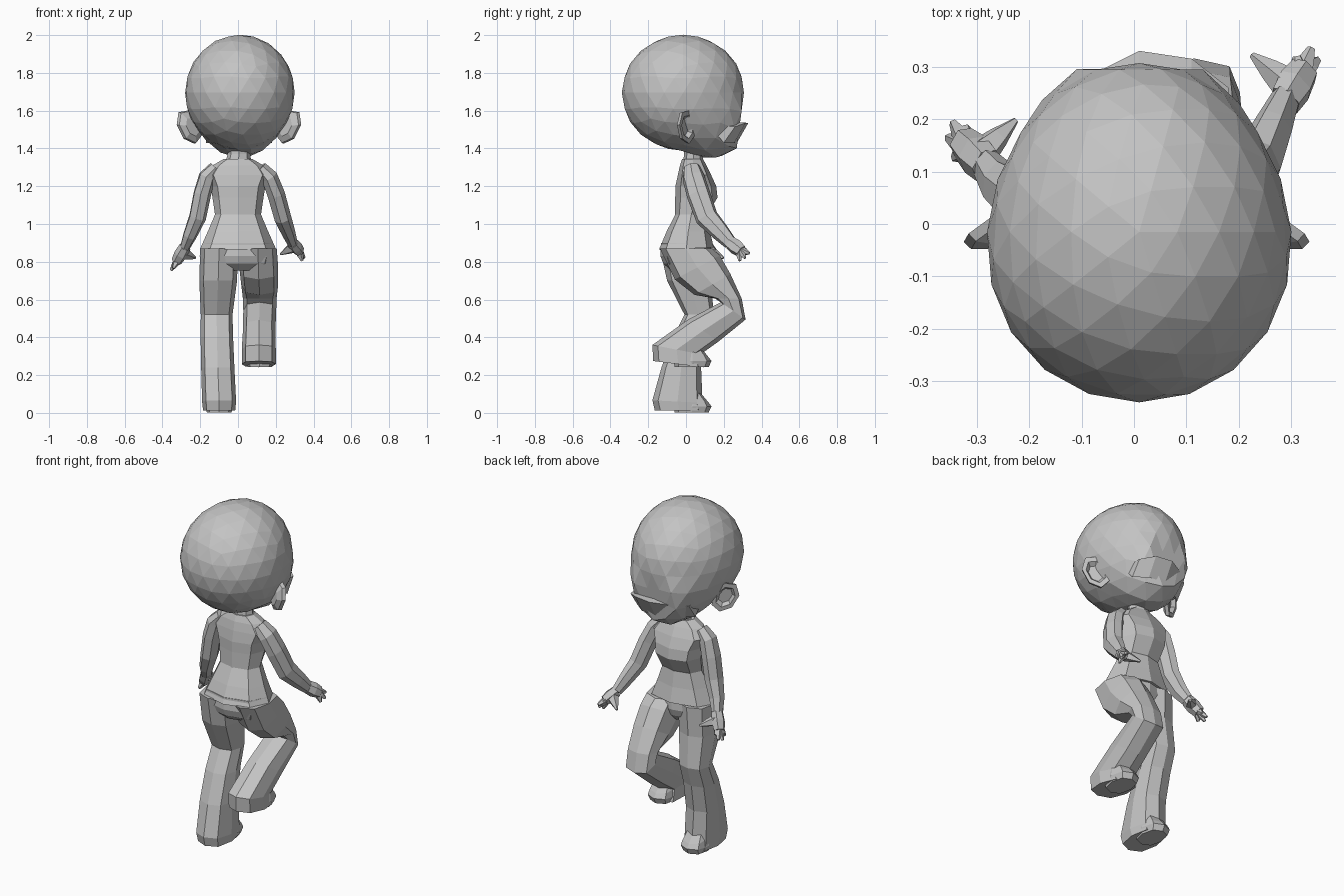
import bpy, bmesh, math
from mathutils import Vector

cube = bpy.data.objects.get("Cube")
if cube:
    bpy.data.objects.remove(cube)

grey = bpy.data.materials.new("plain grey")
grey.use_nodes = True
grey.diffuse_color = (0.55, 0.55, 0.55, 1)
bsdf = grey.node_tree.nodes["Principled BSDF"]
bsdf.inputs["Base Color"].default_value = grey.diffuse_color
bsdf.inputs["Roughness"].default_value = 0.8


def finish(name, bm):
    bmesh.ops.recalc_face_normals(bm, faces=bm.faces)
    mesh = bpy.data.meshes.new(name)
    bm.to_mesh(mesh)
    bm.free()
    mesh.materials.append(grey)
    obj = bpy.data.objects.new(name, mesh)
    bpy.context.collection.objects.link(obj)
    return obj


def skin(name, rings):
    """Join closed rings of points into one capped, faceted body."""
    bm = bmesh.new()
    loops = [[bm.verts.new(p) for p in ring] for ring in rings]
    n = len(loops[0])
    for a, b in zip(loops, loops[1:]):
        for i in range(n):
            j = (i + 1) % n
            bm.faces.new((a[i], a[j], b[j], b[i]))
    bm.faces.new(loops[0])
    bm.faces.new(loops[-1])
    return finish(name, bm)


def ring(center, u, v, n=8, power=1.0):
    """Rounded ring spanned by the half-axes u and v."""
    pts = []
    for i in range(n):
        a = 2 * math.pi * i / n
        c, s = math.cos(a), math.sin(a)
        c = math.copysign(abs(c) ** power, c)
        s = math.copysign(abs(s) ** power, s)
        pts.append(Vector(center) + u * c + v * s)
    return pts


def body(name, rows, power=1.0):
    """Rows of x, y, z, half width, half depth and tilt in degrees."""
    rings = []
    for x, y, z, rx, ry, tilt in rows:
        t = math.radians(tilt)
        depth = Vector((0, math.cos(t), math.sin(t))) * ry
        rings.append(ring((x, y, z), Vector((rx, 0, 0)), depth, 8, power))
    return skin(name, rings)


def tube(name, path, radii, n=6, flat=1.0):
    """Tapering limb along a path; flat narrows it sideways."""
    path = [Vector(p) for p in path]
    rings = []
    for i, p in enumerate(path):
        d = (path[min(i + 1, len(path) - 1)] - path[max(i - 1, 0)]).normalized()
        u = d.cross(Vector((0, 1, 0.3))).normalized()
        v = d.cross(u)
        rings.append(ring(p, u * radii[i] * flat, v * radii[i], n))
    return skin(name, rings)


# Head: faceted ball with a flatter face and a fuller chin
bm = bmesh.new()
bmesh.ops.create_icosphere(bm, subdivisions=3, radius=1)
for vert in bm.verts:
    x, y, z = vert.co
    full = 1 + 0.65 * max(y, 0) * max(-z, 0)
    height = 1.695 + 0.307 * z * full
    face = 0.31 - 0.13 * max(1.72 - height, 0)
    vert.co = (0.01 + 0.29 * x * (1 - 0.07 * y), min(-0.015 + 0.325 * y * full, face), height)
finish("head", bm)

# Projecting upper lip across the face
lip = []
for x, tip, drop in ((-0.17, 0.215, 0.02), (-0.09, 0.28, 0.01), (0.01, 0.33, 0),
                     (0.11, 0.315, 0), (0.18, 0.26, 0.02)):
    lip.append([Vector((x, tip - 0.12, 1.5)), Vector((x, tip - 0.06, 1.54 - drop)),
                Vector((x, tip, 1.535 - drop)), Vector((x, tip - 0.06, 1.43))])
skin("face_lip", lip)

# Cupped ears
for side, label in ((1, "left"), (-1, "right")):
    u = Vector((side * 0.062, -0.042, 0.01))
    v = Vector((side * 0.018, 0, 0.09))
    normal = Vector((side * 0.55, 0.8, 0))
    base = Vector((0.005 + side * 0.262, 0.0, 1.515))
    rings = [ring(base + normal * off, u * s, v * s, 7)
             for off, s in ((-0.03, 0.55), (-0.01, 0.95), (0.01, 1), (0.01, 0.7), (-0.012, 0.5))]
    skin(label + "_ear", rings)

# Neck, top and pelvis
body("neck", [(0.01, 0.045, 1.45, 0.065, 0.055, 0), (0.005, 0.04, 1.37, 0.06, 0.05, 0),
              (0, 0.035, 1.29, 0.075, 0.055, 0)])
body("top", [(0, 0.035, 1.345, 0.075, 0.055, 0),
             (0, 0.038, 1.31, 0.135, 0.07, 0),
             (0, 0.045, 1.26, 0.175, 0.088, 0),
             (0, 0.052, 1.2, 0.145, 0.108, 0),
             (0, 0.055, 1.14, 0.135, 0.112, 0),
             (0, 0.028, 1.05, 0.122, 0.085, 0),
             (0, 0.012, 0.96, 0.16, 0.115, 0),
             (0, 0.002, 0.87, 0.2, 0.145, 2)], 0.85)
body("pelvis", [(0, 0, 0.9, 0.185, 0.132, 0), (0, 0, 0.83, 0.203, 0.135, 0),
                (0, 0, 0.79, 0.19, 0.12, 0), (0, 0.005, 0.755, 0.1, 0.085, 0)], 0.85)

# Trouser legs: one standing, one lifted with a bent knee
body("right_trouser_leg", [(-0.1, 0, 0.87, 0.1, 0.138, 0),
                           (-0.105, 0.015, 0.7, 0.1, 0.115, 0),
                           (-0.113, 0.07, 0.52, 0.084, 0.078, 0),
                           (-0.112, 0.02, 0.4, 0.086, 0.09, 0),
                           (-0.107, -0.025, 0.24, 0.088, 0.105, 0),
                           (-0.1, -0.045, 0.06, 0.09, 0.133, -3),
                           (-0.1, -0.035, 0.012, 0.085, 0.13, 0)], 0.75)
body("left_trouser_leg", [(0.105, 0, 0.87, 0.1, 0.138, 0),
                          (0.11, 0.06, 0.77, 0.103, 0.135, 28),
                          (0.115, 0.14, 0.68, 0.098, 0.11, 30),
                          (0.115, 0.225, 0.605, 0.089, 0.07, 0),
                          (0.115, 0.25, 0.54, 0.087, 0.08, -35),
                          (0.112, 0.09, 0.435, 0.086, 0.1, -35),
                          (0.11, -0.05, 0.335, 0.09, 0.13, -11),
                          (0.11, -0.04, 0.258, 0.09, 0.135, -7)], 0.75)

# Feet showing under the hems
for label, x, z in (("right", -0.1, 0), ("left", 0.115, 0.24)):
    body(label + "_foot", [(x, 0.02, z + 0.13, 0.055, 0.05, -15),
                           (x, 0.035, z + 0.08, 0.07, 0.085, -15),
                           (x, 0.035, z + 0.035, 0.075, 0.1, 0),
                           (x, 0.03, z + 0.002, 0.065, 0.09, 0)], 0.8)

# Arms, flatter from side to side
arm_radii = (0.045, 0.06, 0.064, 0.062, 0.05, 0.037)
arms = {
    "left": [(0.12, 0.03, 1.3), (0.165, 0.038, 1.25), (0.2, 0.065, 1.16),
             (0.235, 0.11, 1.035), (0.265, 0.18, 0.96), (0.288, 0.235, 0.9)],
    "right": [(-0.12, 0.03, 1.3), (-0.165, 0.03, 1.25), (-0.19, 0.035, 1.16),
              (-0.215, 0.045, 1.035), (-0.255, 0.075, 0.94), (-0.28, 0.11, 0.88)],
}
# Finger tips in order, thumb last
tips = {
    "left": [(0.31, 0.32, 0.865), (0.338, 0.335, 0.845), (0.35, 0.313, 0.82),
             (0.34, 0.285, 0.805), (0.225, 0.322, 0.84)],
    "right": [(-0.32, 0.185, 0.785), (-0.345, 0.193, 0.765), (-0.355, 0.165, 0.755),
              (-0.342, 0.125, 0.765), (-0.225, 0.198, 0.82)],
}
for label, path in arms.items():
    tube(label + "_arm", path, arm_radii, 7, 0.75)
    wrist = Vector(path[-1])
    middle = (Vector(tips[label][1]) + Vector(tips[label][2])) / 2
    palm = wrist.lerp(middle, 0.65)
    tube(label + "_palm", [wrist, wrist.lerp(palm, 0.5), palm], (0.037, 0.042, 0.034), 6, 0.85)
    for i, tip in enumerate(tips[label]):
        tip = Vector(tip)
        thumb = i == 4
        start = wrist.lerp(palm, 0.4 if thumb else 0.8).lerp(tip, 0.1)
        name = label + ("_thumb" if thumb else "_finger_%d" % (i + 1))
        tube(name, [start, start.lerp(tip, 0.5), tip],
             (0.034, 0.022, 0.006) if thumb else (0.022, 0.017, 0.008), 5)
